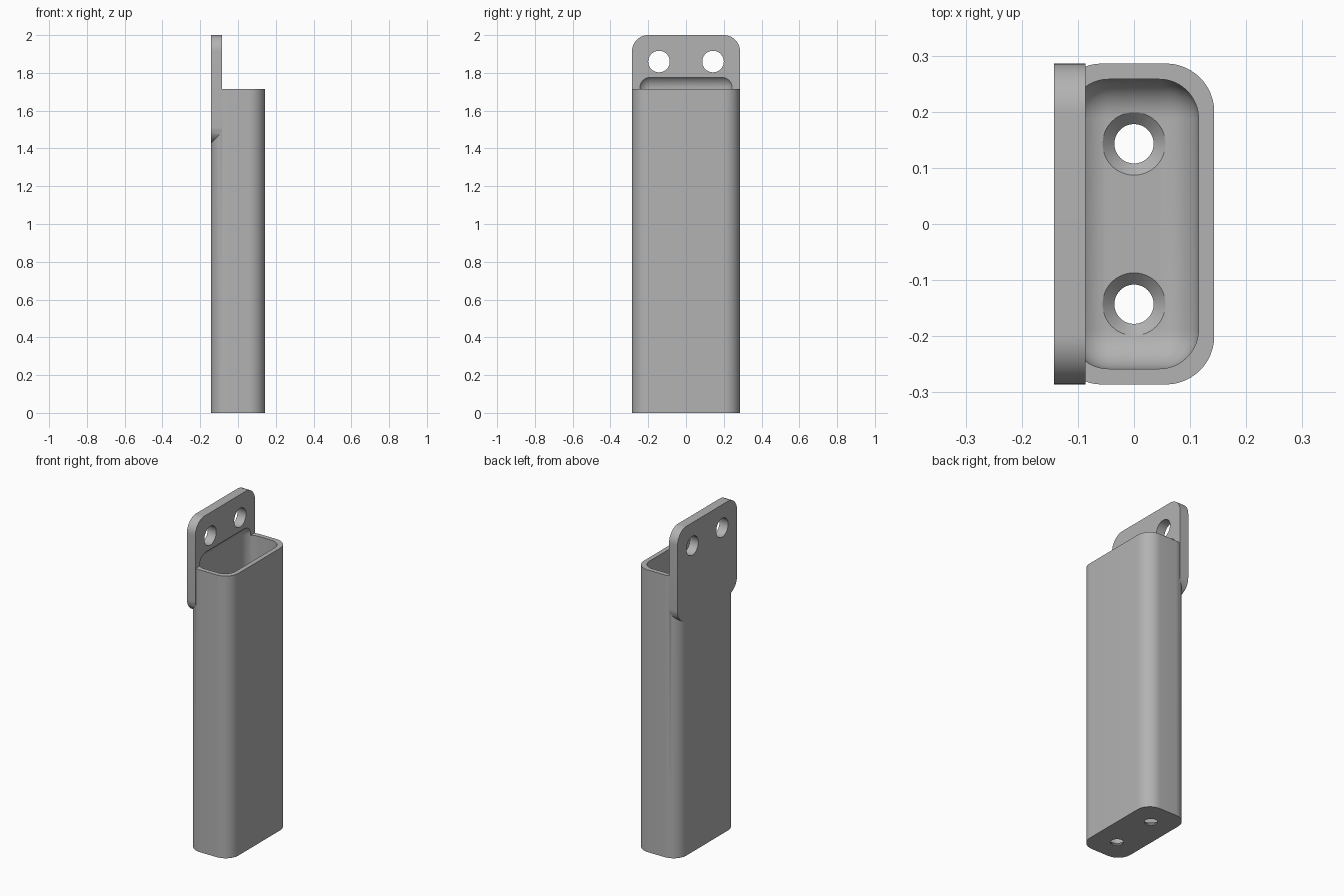
import bpy, bmesh, math
from mathutils import Matrix

cube = bpy.data.objects.get("Cube")
if cube:
    bpy.data.objects.remove(cube, do_unlink=True)

grey = bpy.data.materials.new("plain grey")
grey.use_nodes = True
colour = (0.45, 0.45, 0.45, 1)
grey.diffuse_color = colour
grey.node_tree.nodes["Principled BSDF"].inputs["Base Color"].default_value = colour

W, D, H = 0.143, 0.286, 1.714   # half width, half depth, tube height
WALL, R, PLATE_X = 0.028, 0.086, -0.086


def make_object(name, bm):
    bmesh.ops.recalc_face_normals(bm, faces=bm.faces)
    mesh = bpy.data.meshes.new(name)
    bm.to_mesh(mesh)
    bm.free()
    mesh.materials.append(grey)
    ob = bpy.data.objects.new(name, mesh)
    bpy.context.collection.objects.link(ob)
    return ob


def rounded_box(name, low, high, radius, axis=None, segments=12):
    """Box with edges along one axis rounded, or all edges if axis is None."""
    bm = bmesh.new()
    bmesh.ops.create_cube(bm, size=1)
    for v in bm.verts:
        v.co = [l + (c + 0.5) * (h - l) for c, l, h in zip(v.co, low, high)]
    edges = [e for e in bm.edges if axis is None
             or abs((e.verts[0].co - e.verts[1].co).normalized()[axis]) > 0.9]
    bmesh.ops.bevel(bm, geom=edges, offset=radius, segments=segments,
                    profile=0.5, affect='EDGES')
    return make_object(name, bm)


def turned(name, profile, matrix, sides=48):
    """Solid of revolution from (radius, height) points, closed by end caps."""
    bm = bmesh.new()
    rings = [[bm.verts.new((r * math.cos(2 * math.pi * i / sides),
                            r * math.sin(2 * math.pi * i / sides), z))
              for i in range(sides)] for r, z in profile]
    for a, b in zip(rings, rings[1:]):
        for i in range(sides):
            j = (i + 1) % sides
            bm.faces.new((a[i], a[j], b[j], b[i]))
    bm.faces.new(rings[0])
    bm.faces.new(rings[-1])
    bm.transform(matrix)
    return make_object(name, bm)


# Tube body with the mounting plate on its left-hand wall
holder = rounded_box("wall_holder", (-W, -D, 0), (W, D, H), R, axis=2)
plate = rounded_box("mounting_plate", (-W, -D, 2 - 2 * D), (PLATE_X, D, 2), R, axis=0)
tools = [(plate, 'UNION')]

# Softly rounded cavity, which also bites into the plate above the rim
cavity = rounded_box("cavity_cutter", (-W + WALL, -D + WALL, WALL),
                     (W - WALL, D - WALL, 1.79), 0.07)
tools.append((cavity, 'DIFFERENCE'))

for y in (-D / 2, D / 2):
    # Screw hole through the plate
    across = Matrix.Translation((-0.115, y, 1.86)) @ Matrix.Rotation(math.pi / 2, 4, 'Y')
    tools.append((turned("plate_hole_cutter", [(0.057, -0.1), (0.057, 0.1)], across),
                  'DIFFERENCE'))
    # Countersunk hole through the floor
    sink = [(0.035, -0.1), (0.035, WALL - 0.021), (0.056, WALL), (0.056, 0.06)]
    tools.append((turned("floor_hole_cutter", sink, Matrix.Translation((0, y, 0))),
                  'DIFFERENCE'))

# Combine everything into one solid and discard the helpers
for tool, operation in tools:
    tool.hide_render = True
    mod = holder.modifiers.new(tool.name, 'BOOLEAN')
    mod.operation, mod.object, mod.solver = operation, tool, 'EXACT'
bpy.context.view_layer.update()
graph = bpy.context.evaluated_depsgraph_get()
solid = bpy.data.meshes.new_from_object(holder.evaluated_get(graph))
holder.modifiers.clear()
holder.data = solid
for tool, _ in tools:
    bpy.data.objects.remove(tool, do_unlink=True)
solid.materials.clear()
solid.materials.append(grey)
solid.polygons.foreach_set("material_index", [0] * len(solid.polygons))

# Smooth the curves and keep the hard edges crisp
bpy.ops.object.select_all(action='DESELECT')
holder.select_set(True)
bpy.context.view_layer.objects.active = holder
bpy.ops.object.shade_smooth_by_angle(angle=math.radians(30))
